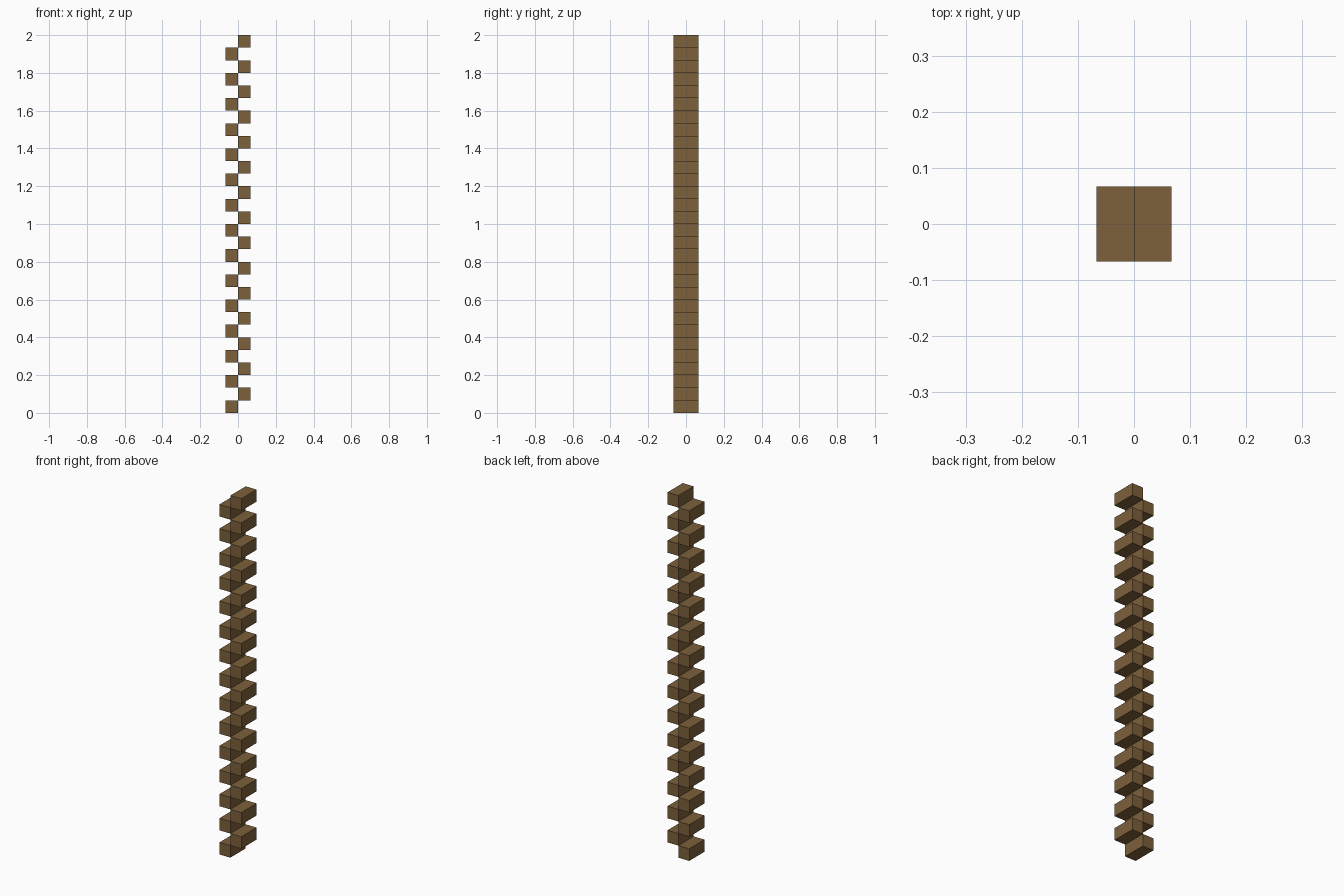
import bpy

if "Cube" in bpy.data.objects:
    bpy.data.objects.remove(bpy.data.objects["Cube"], do_unlink=True)

COUNT = 30               # blocks in the column
SIZE = 2 / COUNT         # block width and height; depth is twice this

wood = bpy.data.materials.new("brown wood")
wood.use_nodes = True
colour = (0.205, 0.117, 0.043, 1)
wood.diffuse_color = colour
wood.node_tree.nodes["Principled BSDF"].inputs["Base Color"].default_value = colour


def block_stack(name, side, level):
    """A bar repeated upward, leaving a one-block gap between copies."""
    bpy.ops.mesh.primitive_cube_add(
        size=1, location=(side * SIZE / 2, 0, (level + 0.5) * SIZE))
    stack = bpy.context.object
    stack.name = name
    stack.scale = (SIZE, 2 * SIZE, SIZE)
    bpy.ops.object.transform_apply(location=False, rotation=False, scale=True)
    stack.data.materials.append(wood)
    array = stack.modifiers.new("repeat upward", 'ARRAY')
    array.count = COUNT // 2
    array.use_relative_offset = False
    array.use_constant_offset = True
    array.constant_offset_displace = (0, 0, 2 * SIZE)


# Two interleaved stacks meet along the centre plane
block_stack("right_blocks", -1, 0)
block_stack("left_blocks", 1, 1)
